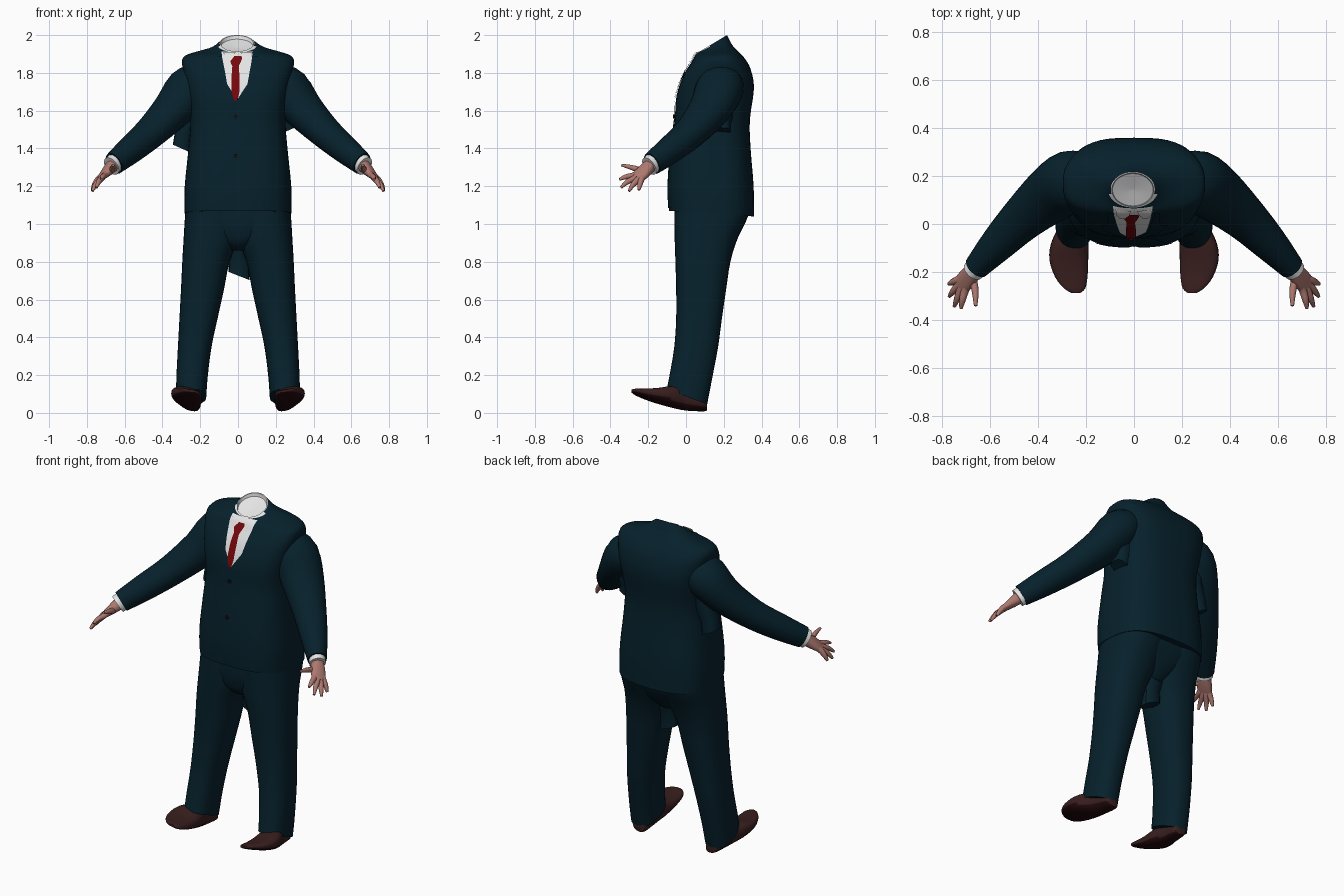
import bpy, bmesh, math
from mathutils import Vector
from mathutils.bvhtree import BVHTree


def material(name, col):
    m = bpy.data.materials.new(name)
    m.diffuse_color = (*col, 1)
    return m


NAVY = material("navy cloth", (0.002, 0.015, 0.025))
WHITE = material("white shirt", (0.78, 0.78, 0.78))
RED = material("red silk", (0.18, 0.002, 0.003))
SKIN = material("skin", (0.42, 0.19, 0.16))
BROWN = material("brown leather", (0.040, 0.013, 0.013))
SOLE = material("dark sole", (0.017, 0.003, 0.004))
BLACK = material("button black", (0.008, 0.004, 0.005))


def finish(name, bm, *mats, recalc=True):
    if recalc:
        bmesh.ops.recalc_face_normals(bm, faces=bm.faces)
    me = bpy.data.meshes.new(name)
    bm.to_mesh(me)
    for m in mats:
        me.materials.append(m)
    ob = bpy.data.objects.new(name, me)
    bpy.context.collection.objects.link(ob)
    return ob


def oval(c, u, v, n=2.0, seg=32):
    """Superellipse ring around c with half axes u and v."""
    c, u, v = Vector(c), Vector(u), Vector(v)
    pts = []
    for i in range(seg):
        a = 2 * math.pi * i / seg
        co, si = math.cos(a), math.sin(a)
        pts.append(c + u * math.copysign(abs(co) ** (2 / n), co)
                   + v * math.copysign(abs(si) ** (2 / n), si))
    return pts


def smooth_rows(rows, k=3):
    """Catmull-Rom interpolation of number rows."""
    out = []
    for i in range(len(rows) - 1):
        a, b, c, d = (rows[max(i - 1, 0)], rows[i], rows[i + 1],
                      rows[min(i + 2, len(rows) - 1)])
        for j in range(k):
            t = j / k
            out.append([0.5 * (2 * q + (r - p) * t + (2 * p - 5 * q + 4 * r - s) * t * t
                               + (3 * q - p - 3 * r + s) * t ** 3)
                        for p, q, r, s in zip(a, b, c, d)])
    return out + [list(rows[-1])]


def loft(bm, rings, second=lambda i, p: False):
    """Skin rings and close both ends; second(band, centre) picks slot 1."""
    vs = [[bm.verts.new(p) for p in r] for r in rings]
    n = len(vs[0])
    for i in range(len(vs) - 1):
        for j in range(n):
            k = (j + 1) % n
            f = bm.faces.new((vs[i][j], vs[i][k], vs[i + 1][k], vs[i + 1][j]))
            f.material_index = int(second(i, f.calc_center_median()))
    bm.faces.new(vs[0])
    f = bm.faces.new(vs[-1])
    f.material_index = int(second(len(vs), f.calc_center_median()))


def body_rings(rows, seg=32, k=3):
    """Rows: front z, front y, back z, back y, x centre, half width, squareness."""
    return [oval((x, (yf + yb) / 2, (zf + zb) / 2), (w, 0, 0),
                 (0, (yb - yf) / 2, (zb - zf) / 2), n, seg)
            for zf, yf, zb, yb, x, w, n in smooth_rows(rows, k)]


def tube(bm, pts, s, seg=12, k=3):
    """Tube through (x, y, z, radius[, upright radius]) rows on side s."""
    rows = smooth_rows(pts, k)
    cs = [Vector((s * r[0], r[1], r[2])) for r in rows]
    rings = []
    for i, c in enumerate(cs):
        d = (cs[min(i + 1, len(cs) - 1)] - cs[max(i - 1, 0)]).normalized()
        u = d.cross(Vector((0, 0, 1))).normalized()
        rings.append(oval(c, u * rows[i][3], d.cross(u) * rows[i][-1], 2, seg))
    loft(bm, rings)


# Jacket body, closed at the neck by the white shirt opening
jacket_rows = [
    (1.07, -0.09, 1.04, 0.360, 0, 0.282, 2.8),
    (1.20, -0.095, 1.20, 0.358, 0, 0.282, 2.8),
    (1.40, -0.08, 1.40, 0.342, 0, 0.262, 2.8),
    (1.55, -0.06, 1.55, 0.338, 0, 0.252, 2.8),
    (1.68, -0.05, 1.72, 0.360, 0, 0.268, 3.0),
    (1.79, -0.012, 1.82, 0.342, 0, 0.288, 3.0),
    (1.845, 0.022, 1.872, 0.314, 0, 0.297, 2.8),
    (1.875, 0.039, 1.902, 0.288, 0, 0.282, 2.6),
    (1.893, 0.050, 1.925, 0.265, 0, 0.220, 2.4),
    (1.903, 0.060, 1.952, 0.242, 0, 0.145, 2.2),
    (1.912, 0.072, 2.000, 0.218, -0.005, 0.092, 2.0)]
rings = body_rings(jacket_rows, 48)
last = len(rings) - 1
for shrink, drop in ((0.95, 0.0), (0.92, 0.018), (0.4, 0.022), (0.02, 0.026)):
    c = Vector((-0.005, 0.143, 1.956 - drop))
    rings.append(oval(c, (0.092 * shrink, 0, 0),
                      (0, 0.073 * shrink, 0.044 * shrink), 2, 48))
bm = bmesh.new()
loft(bm, rings, lambda i, p: i >= last or (i >= last - 1 and p.y < 0.125))
finish("jacket", bm, NAVY, WHITE)
skin = BVHTree.FromBMesh(bm)


def on_front(x, z, off):
    hit, nor, _, _ = skin.ray_cast(Vector((x, -1, z)), Vector((0, 1, 0)))
    return hit + nor * off


def panel(name, rows, mat, off, cols=6, step=4):
    """Thin cloth piece laid on the jacket; rows go up: z, left x, right x."""
    bm = bmesh.new()
    grid = []
    for a, b in zip(rows, rows[1:]):
        for t in range(step + (b is rows[-1])):
            z, l, r = (p + (q - p) * t / step for p, q in zip(a, b))
            grid.append([bm.verts.new(on_front(l + (r - l) * i / cols, z, off))
                         for i in range(cols + 1)])
    for lo, hi in zip(grid, grid[1:]):
        for i in range(cols):
            bm.faces.new((lo[i], lo[i + 1], hi[i + 1], hi[i]))
    finish(name, bm, mat, recalc=False)


def mirrored(rows, s):
    return [(z, a, b) if s > 0 else (z, -b, -a) for z, a, b in rows]


# Shirt front, tie, lapels, front edges and shirt collar
panel("shirt_front", [(1.655, -0.018, -0.006), (1.74, -0.062, 0.05),
                      (1.85, -0.08, 0.07), (1.909, -0.087, 0.078)], WHITE, 0.004, 10)
panel("tie", [(1.652, -0.021, -0.003), (1.70, -0.034, 0.008), (1.78, -0.034, 0.008),
              (1.83, -0.030, 0.004), (1.872, -0.048, 0.022), (1.885, -0.044, 0.018)],
      RED, 0.009)
for s, side in ((1, "left"), (-1, "right")):
    panel(side + "_lapel", mirrored([(1.64, -0.005, 0.012), (1.74, 0.058, 0.11),
                                     (1.80, 0.068, 0.14), (1.81, 0.070, 0.11),
                                     (1.885, 0.085, 0.105)], s), NAVY, 0.006)
    panel(side + "_front_edge", mirrored([(1.085, 0.045, 0.16), (1.33, 0.0, 0.14),
                                          (1.64, 0.0, 0.06)], s), NAVY, 0.004)
    panel(side + "_shirt_collar", mirrored([(1.855, 0.042, 0.055), (1.88, 0.022, 0.072),
                                            (1.903, 0.012, 0.076)], s), WHITE, 0.0095)

# Jacket buttons
bm = bmesh.new()
for z in (1.57, 1.36):
    p = on_front(-0.012, z, 0.0)
    loft(bm, [oval(p + Vector((0, y, 0)), (0.011, 0, 0), (0, 0, 0.011), 2, 12)
              for y in (0.0, -0.011)])
finish("buttons", bm, BLACK)

# Trouser seat, narrowing down between the legs
bm = bmesh.new()
loft(bm, body_rings([(1.14, -0.058, 1.14, 0.335, 0, 0.268, 2.8),
                     (1.03, -0.060, 1.03, 0.318, 0, 0.265, 2.8),
                     (0.96, -0.054, 0.96, 0.285, 0, 0.180, 2.8),
                     (0.90, -0.035, 0.90, 0.245, 0, 0.090, 2.8),
                     (0.86, 0.010, 0.86, 0.200, 0, 0.050, 2.5)]))
finish("trouser_seat", bm, NAVY)

# Loose cloth fold hanging at the crotch
bm = bmesh.new()
loft(bm, [oval((x, 0.14, z), (w, 0, -t), (0, d, 0), 3, 12) for x, z, w, t, d in
          ((0.0, 0.95, 0.08, 0, 0.08), (0.0, 0.86, 0.065, 0.01, 0.06),
           (0.005, 0.80, 0.052, 0.015, 0.045), (0.005, 0.725, 0.056, 0.022, 0.045))])
finish("crotch_fold", bm, NAVY)

leg_rows = [  # front z, back z, inner x, outer x, front y, back y
    (1.14, 1.14, -0.02, 0.272, -0.058, 0.335),
    (1.05, 1.05, -0.015, 0.280, -0.062, 0.332),
    (0.92, 0.92, 0.0, 0.288, -0.060, 0.272),
    (0.80, 0.80, 0.045, 0.295, -0.056, 0.235),
    (0.65, 0.65, 0.075, 0.302, -0.052, 0.212),
    (0.50, 0.50, 0.108, 0.310, -0.052, 0.190),
    (0.35, 0.35, 0.140, 0.318, -0.062, 0.170),
    (0.21, 0.18, 0.160, 0.326, -0.085, 0.138),
    (0.125, 0.045, 0.168, 0.328, -0.102, 0.112)]
shoe_rows = [  # y, x centre, half width, bottom z, top z
    (0.112, 0.245, 0.020, 0.015, 0.055),
    (0.095, 0.245, 0.045, 0.010, 0.090),
    (0.00, 0.255, 0.056, 0.014, 0.130),
    (-0.08, 0.268, 0.078, 0.032, 0.138),
    (-0.15, 0.272, 0.081, 0.052, 0.128),
    (-0.22, 0.262, 0.068, 0.076, 0.124),
    (-0.268, 0.248, 0.045, 0.096, 0.125),
    (-0.288, 0.242, 0.018, 0.108, 0.122)]
sleeve = [(0.20, 0.185, 1.765, 0.105, 0.095), (0.262, 0.178, 1.715, 0.130, 0.118),
          (0.345, 0.125, 1.605, 0.120, 0.102), (0.465, 0.022, 1.482, 0.094, 0.083),
          (0.57, -0.085, 1.392, 0.074, 0.074), (0.657, -0.18, 1.32, 0.053, 0.062)]
fingers = [  # knuckle, middle joint, tip
    ((0.705, -0.278, 1.257), (0.716, -0.318, 1.250), (0.722, -0.352, 1.236)),
    ((0.722, -0.272, 1.242), (0.738, -0.312, 1.222), (0.750, -0.344, 1.193)),
    ((0.734, -0.257, 1.232), (0.756, -0.283, 1.205), (0.771, -0.302, 1.174)),
    ((0.740, -0.236, 1.236), (0.760, -0.244, 1.208), (0.773, -0.250, 1.180)),
    ((0.670, -0.242, 1.285), (0.662, -0.290, 1.300), (0.661, -0.342, 1.312))]

for s, side in ((1, "left"), (-1, "right")):
    # Trouser leg
    bm = bmesh.new()
    loft(bm, body_rings([(zf, yf, zb, yb, s * (a + b) / 2, (b - a) / 2, 2.4)
                         for zf, zb, a, b, yf, yb in leg_rows]))
    finish(side + "_trouser_leg", bm, NAVY)

    # Shoe, rolled slightly outward, with a dark sole underneath
    bm = bmesh.new()
    loft(bm, [oval((s * x, y, (zb + zt) / 2), (s * w, 0, 0.18 * w),
                   (0, 0, (zt - zb) / 2), 2.5, 24)
              for y, x, w, zb, zt in smooth_rows(shoe_rows)])
    for v in bm.verts:
        v.co.z = max(v.co.z, 0)
    bmesh.ops.recalc_face_normals(bm, faces=bm.faces)
    for f in bm.faces:
        f.material_index = int(f.normal.z < -0.4)
    finish(side + "_shoe", bm, BROWN, SOLE)

    # Sleeve and shirt cuff
    bm = bmesh.new()
    tube(bm, sleeve, s, 24)
    finish(side + "_sleeve", bm, NAVY)
    bm = bmesh.new()
    tube(bm, [(0.645, -0.167, 1.33, 0.046, 0.054), (0.670, -0.195, 1.306, 0.046, 0.054)],
         s, 20, 1)
    finish(side + "_cuff", bm, WHITE)

    # Hand: flat palm spread along the knuckle line, then the fingers
    bm = bmesh.new()
    u = Vector((s * 0.6, 0.72, -0.36)).normalized()
    v = u.cross(Vector((s * 0.057, -0.067, -0.065))).normalized()
    loft(bm, [oval((s * x, y, z), u * a, v * b, 2.3, 16) for x, y, z, a, b in smooth_rows(
        [(0.660, -0.183, 1.315, 0.033, 0.036), (0.683, -0.212, 1.288, 0.040, 0.030),
         (0.707, -0.240, 1.262, 0.043, 0.022), (0.726, -0.262, 1.242, 0.038, 0.014)])])
    for i, (a, b, c) in enumerate(fingers):
        base = (0.688, -0.218, 1.283) if i == 4 else tuple(
            p + 0.25 * (q - p) for p, q in zip(a, (0.66, -0.183, 1.315)))
        tube(bm, [(*base, 0.016), (*a, 0.0165), (*b, 0.0135), (*c, 0.007)], s, 10)
    finish(side + "_hand", bm, SKIN)

    # Loose cloth fold under the arm, longer on the right side
    low = 1.49 if s > 0 else 1.40
    out = 0.30 if s > 0 else 0.345
    bm = bmesh.new()
    loft(bm, [oval((s * x, 0.185, z), (s * w, 0, 0.02), (0, d, 0), 3, 12) for x, z, w, d in
              ((0.25, 1.66, 0.04, 0.07), (0.255, 1.56, 0.045, 0.06),
               (out - 0.055, (low + 1.56) / 2, 0.042, 0.05), (out - 0.045, low, 0.045, 0.05))])
    finish(side + "_underarm_fold", bm, NAVY)

# Smooth cloth shading with crisp edges
for ob in bpy.context.scene.objects:
    ob.select_set(True)
    bpy.context.view_layer.objects.active = ob
bpy.ops.object.shade_smooth_by_angle(angle=math.radians(40))
